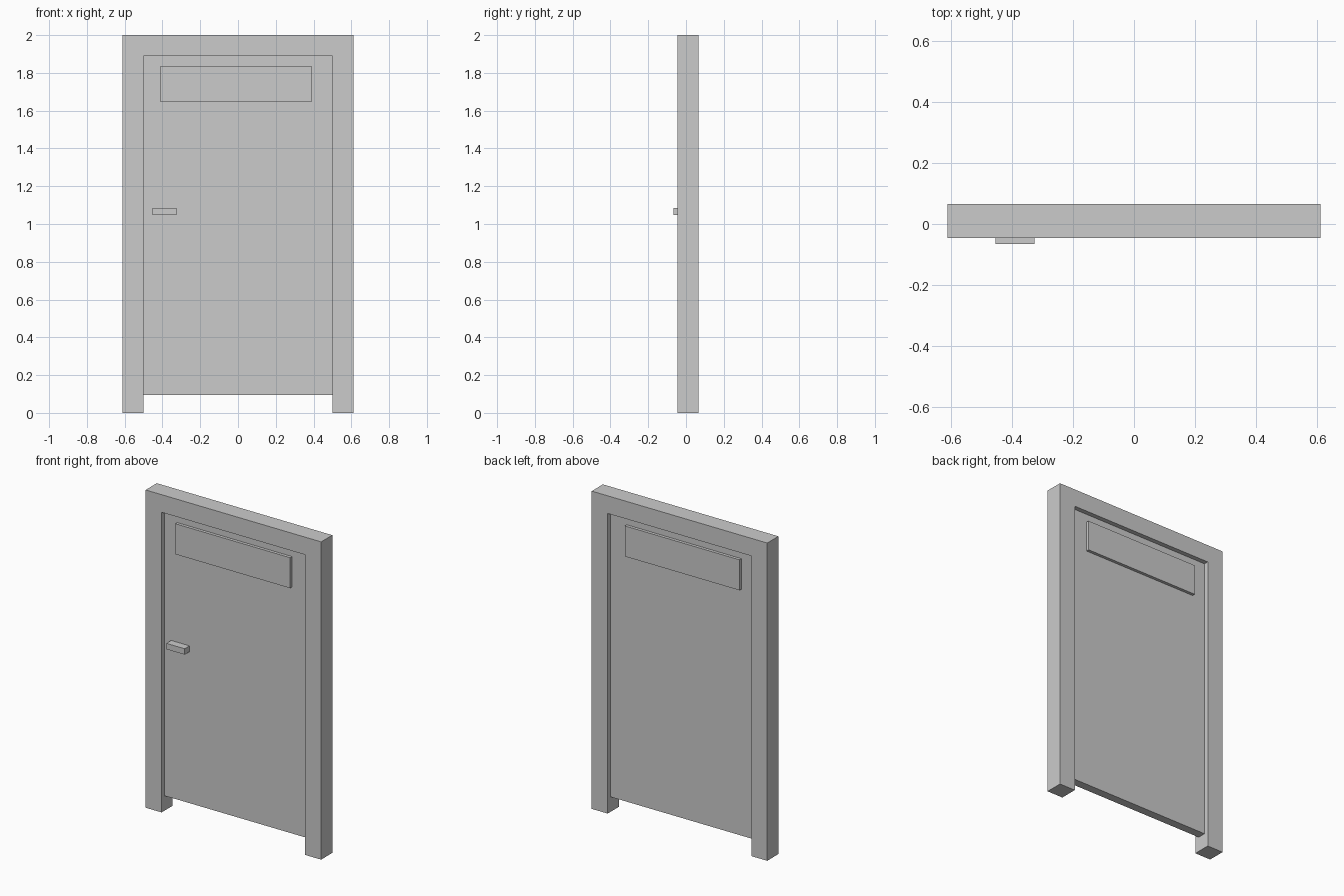
import bpy
import bmesh

if "Cube" in bpy.data.objects:
    bpy.data.objects.remove(bpy.data.objects["Cube"])


def make_object(name, bm):
    bmesh.ops.recalc_face_normals(bm, faces=bm.faces)
    mesh = bpy.data.meshes.new(name)
    bm.to_mesh(mesh)
    bm.free()
    obj = bpy.data.objects.new(name, mesh)
    bpy.context.collection.objects.link(obj)
    return obj


def extrude_profile(name, points, y0, y1):
    """Extrude a closed x/z outline from y0 to y1."""
    bm = bmesh.new()
    face = bm.faces.new([bm.verts.new((x, y0, z)) for x, z in points])
    result = bmesh.ops.extrude_face_region(bm, geom=[face], use_keep_orig=True)
    verts = [v for v in result["geom"] if isinstance(v, bmesh.types.BMVert)]
    bmesh.ops.translate(bm, vec=(0, y1 - y0, 0), verts=verts)
    return make_object(name, bm)


def slab(name, x0, x1, y0, y1, z0, z1):
    return extrude_profile(name, [(x0, z0), (x1, z0), (x1, z1), (x0, z1)], y0, y1)


OUTER, INNER = 0.611, 0.5
TOP, LINTEL = 2.0, 1.889

# Door frame: two jambs joined by the lintel
half = [(OUTER, TOP), (OUTER, 0), (INNER, 0), (INNER, LINTEL)]
extrude_profile("door_frame", half + [(-x, z) for x, z in reversed(half)], -0.046, 0.065)

# Door leaf, recessed on both sides and raised off the floor
slab("door_leaf", -INNER, INNER, -0.017, 0.036, 0.094, LINTEL)

# Raised panel passing through the leaf
slab("upper_panel", -0.411, 0.388, -0.036, 0.055, 1.645, 1.837)

# Handle on the front only
slab("handle", -0.453, -0.326, -0.065, -0.017, 1.047, 1.084)
